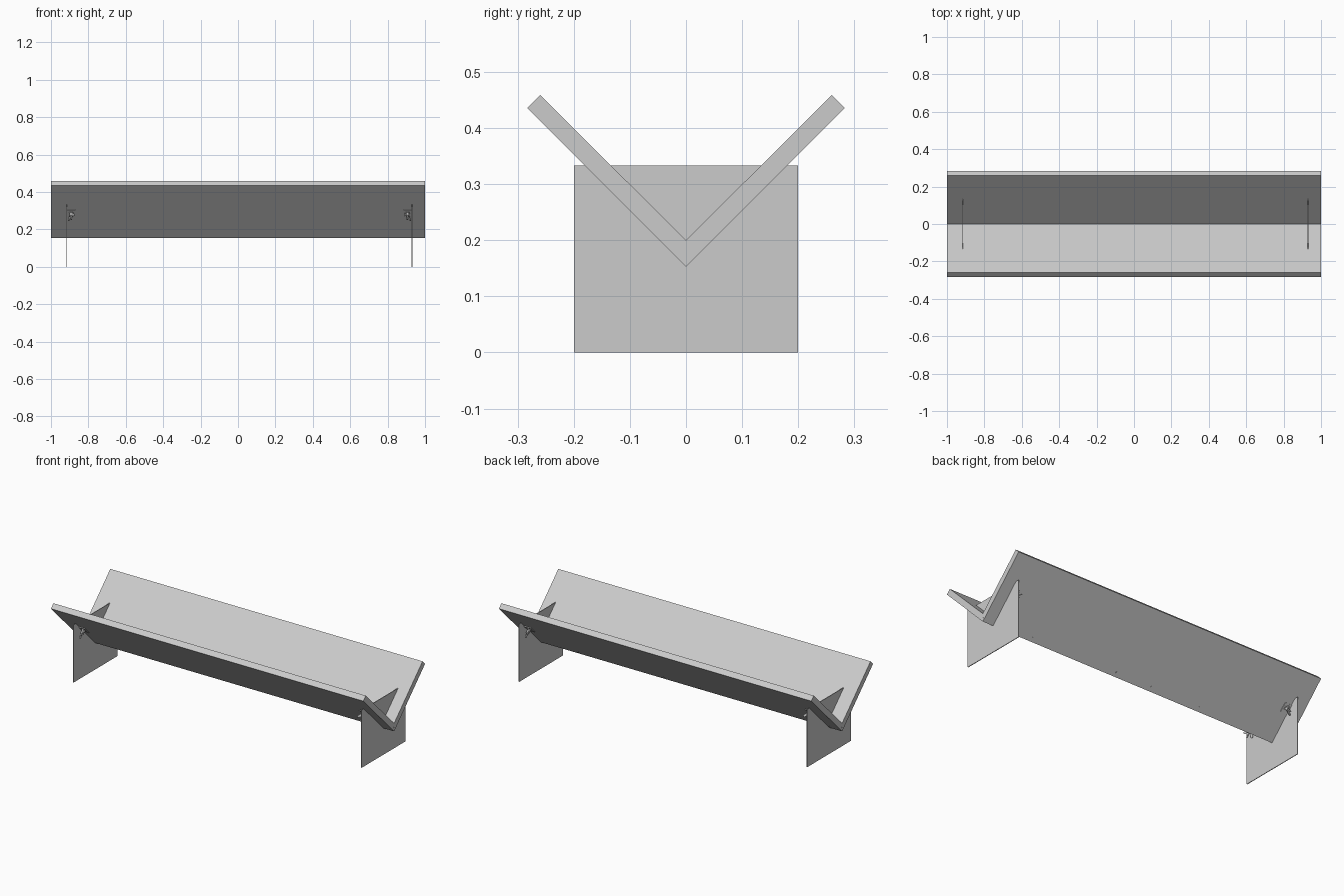
import bpy, bmesh, math
from mathutils import Matrix, Vector

if "Cube" in bpy.data.objects:
    bpy.data.objects.remove(bpy.data.objects["Cube"])


def finish(name, bm):
    bmesh.ops.recalc_face_normals(bm, faces=bm.faces)
    me = bpy.data.meshes.new(name)
    bm.to_mesh(me)
    bm.free()
    ob = bpy.data.objects.new(name, me)
    bpy.context.collection.objects.link(ob)
    return ob


def prism(name, profile, x0, x1):
    """Extrude a (y, z) profile along x."""
    bm = bmesh.new()
    f = bm.faces.new([bm.verts.new((x0, y, z)) for y, z in profile])
    r = bmesh.ops.extrude_face_region(bm, geom=[f])
    verts = [v for v in r["geom"] if isinstance(v, bmesh.types.BMVert)]
    bmesh.ops.translate(bm, verts=verts, vec=(x1 - x0, 0, 0))
    return finish(name, bm)


def cyl(bm, a, b, r, seg=16):
    a, b = Vector(a), Vector(b)
    rot = (b - a).to_track_quat('Z', 'Y').to_matrix().to_4x4()
    bmesh.ops.create_cone(bm, cap_ends=True, segments=seg, radius1=r, radius2=r,
                          depth=(b - a).length,
                          matrix=Matrix.Translation((a + b) / 2) @ rot)


APEX = 0.153
R = math.sqrt(0.5)


def on_board(x, s, d, side):
    """Point s sideways along the outer board face, d out from that face."""
    return Vector((x, side * (s + d * R), APEX + s - d * R))


# V-shaped trough
prism("trough", [(0, APEX), (0.283, 0.436), (0.26, 0.459), (0, 0.2),
                 (-0.26, 0.459), (-0.283, 0.436)], -1, 1)

# centre rod ending flush with the trough ends
bm = bmesh.new()
cyl(bm, (-1.001, 0, 0.176), (1.001, 0, 0.176), 0.005)
finish("centre_rod", bm)

for label, px, inward in (("left", -0.915, 1), ("right", 0.93, -1)):
    # thin support plate
    prism(label + "_support_plate", [(-0.2, 0), (0.2, 0), (0.2, 0.333), (-0.2, 0.333)],
          px - 0.002, px + 0.002)
    for end, side in (("front", -1), ("back", 1)):
        cx = px + inward * 0.024
        # bent tab lying against the board
        q = [on_board(0, s, d, side).yz for s, d in
             ((0.118, 0), (0.154, 0), (0.154, 0.004), (0.118, 0.004))]
        prism(f"{label}_{end}_tab", q, *sorted((px, px + inward * 0.045)))

        # bolt, washer and nut hub
        bm = bmesh.new()
        for d0, d1, r in ((0, 0.052, 0.004), (0.004, 0.008, 0.013), (0.008, 0.028, 0.009)):
            cyl(bm, on_board(cx, 0.136, d0, side), on_board(cx, 0.136, d1, side), r)
        # two wings spread diagonally across the board
        n = Vector((0, side * R, -R))
        t = Vector((0, side * R, R))
        u = (t + Vector((inward, 0, 0)) * 0.75).normalized()
        w = n.cross(u)
        base = on_board(cx, 0.136, 0, side)
        for k in (-1, 1):
            pts = [(0.006, 0.011), (0.018, 0.018), (0.027, 0.032), (0.027, 0.04),
                   (0.02, 0.042), (0.006, 0.026)]
            vs = [bm.verts.new(base + u * k * a + n * d - w * 0.0025) for a, d in pts]
            r = bmesh.ops.extrude_face_region(bm, geom=[bm.faces.new(vs)])
            bmesh.ops.translate(bm, vec=w * 0.005, verts=[
                v for v in r["geom"] if isinstance(v, bmesh.types.BMVert)])
        finish(f"{label}_{end}_wing_nut", bm)

# near-flush screw heads along the bottom of the back board
bm = bmesh.new()
for x in (-0.93, -0.42, -0.1, 0.13, 0.68):
    cyl(bm, on_board(x, 0.017, -0.01, 1), on_board(x, 0.017, 0.002, 1), 0.005, 12)
finish("board_screws", bm)
